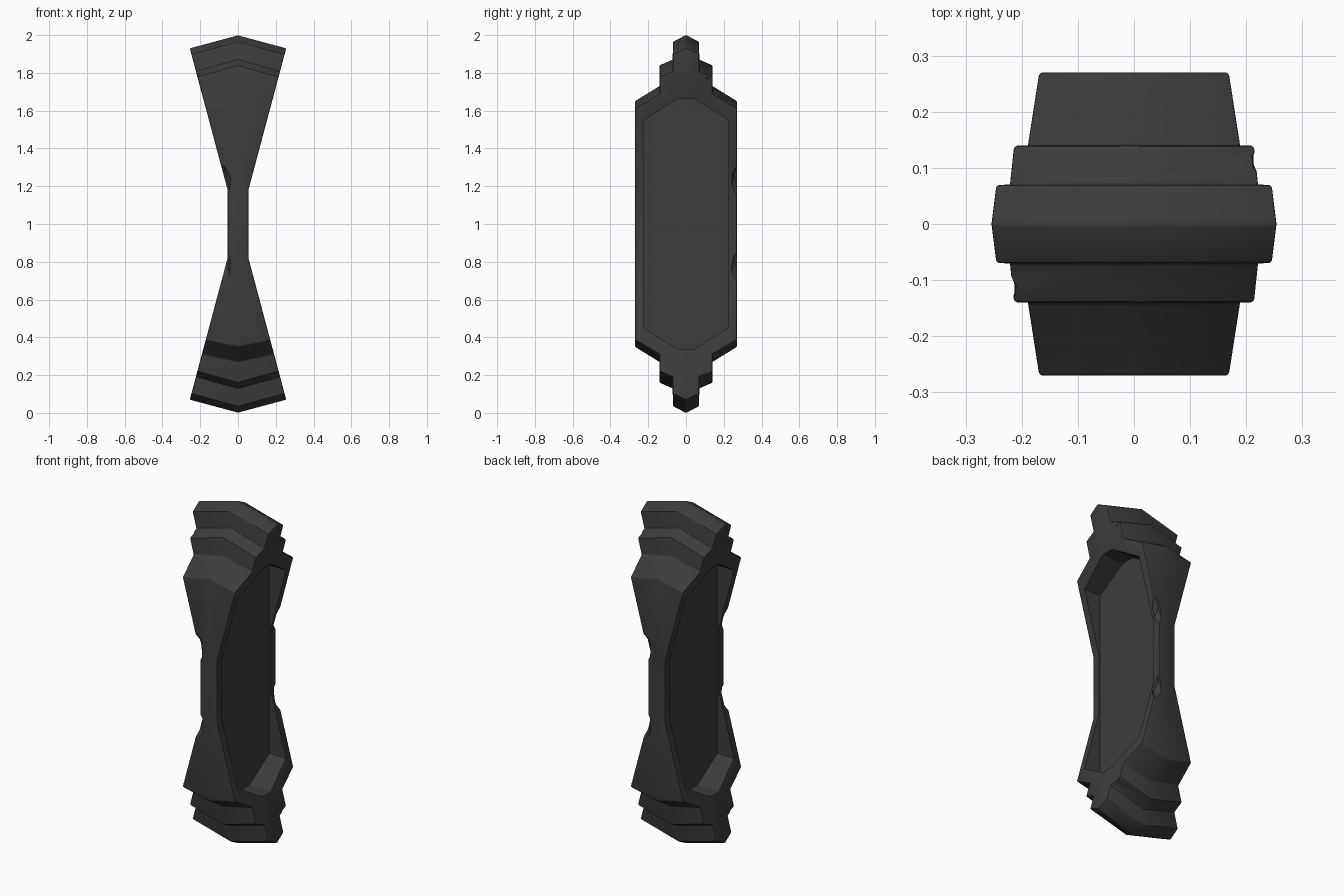
import bpy, bmesh, math
from mathutils import Matrix

if "Cube" in bpy.data.objects:
    bpy.data.objects.remove(bpy.data.objects["Cube"])

WAIST, WAIST_Z, FLARE = 0.055, 0.18, 0.267    # half width, half height, side slope

dark = bpy.data.materials.new("dark_grey")
dark.diffuse_color = (0.045, 0.045, 0.045, 1)
dark.use_nodes = True
dark.node_tree.nodes["Principled BSDF"].inputs["Base Color"].default_value = dark.diffuse_color


def add_object(name, bm):
    bmesh.ops.recalc_face_normals(bm, faces=bm.faces)
    mesh = bpy.data.meshes.new(name)
    bm.to_mesh(mesh)
    bm.free()
    obj = bpy.data.objects.new(name, mesh)
    bpy.context.collection.objects.link(obj)
    mesh.materials.append(dark)
    return obj


def loft(bm, rings):
    loops = [[bm.verts.new(p) for p in r] for r in rings]
    n = len(loops[0])
    for a, b in zip(loops, loops[1:]):
        for i in range(n):
            j = (i + 1) % n
            bm.faces.new((a[i], a[j], b[j], b[i]))
    bm.faces.new(loops[0])
    bm.faces.new(loops[-1])


def hourglass(y, top, slope):
    # Flared outline with pointed ends, as a ring at depth y
    h = top - 1
    x = (WAIST + FLARE * (h - WAIST_Z)) / (1 + FLARE * slope)
    z = h - slope * x
    upper = [(WAIST, WAIST_Z), (x, z), (0, h), (-x, z), (-WAIST, WAIST_Z)]
    return [(px, y, 1 + pz) for px, pz in upper] + \
           [(px, y, 1 - pz) for px, pz in reversed(upper)]


# Stepped hourglass body: (depth, ridge height, end slope)
steps = [(0.27, 1.65, 0.22), (0.1405, 1.73, 0.22), (0.1395, 1.84, 0.28),
         (0.0705, 1.87, 0.28), (0.0695, 1.965, 0.27), (0, 2.0, 0.27)]
stations = [(-y, t, s) for y, t, s in steps] + steps[-2::-1]
bm = bmesh.new()
loft(bm, [hourglass(*s) for s in stations])
bmesh.ops.dissolve_limit(bm, angle_limit=math.radians(1),
                         verts=bm.verts, edges=bm.edges)
body = add_object("hourglass_body", bm)
bevel = body.modifiers.new("soft_edges", 'BEVEL')
bevel.width, bevel.segments = 0.007, 2
bevel.limit_method, bevel.angle_limit = 'ANGLE', math.radians(40)

cutters = []

# Flat hexagonal recess on both flared sides
hexagon = [(0.225, 0.55), (0.04, 0.665), (-0.04, 0.665),
           (-0.225, 0.55), (-0.225, -0.55), (-0.04, -0.665),
           (0.04, -0.665), (0.225, -0.55)]
for side in (1, -1):
    bm = bmesh.new()
    loft(bm, [[(side * x, y, 1 + z) for y, z in hexagon] for x in (0.045, 0.4)])
    cutters.append(add_object("panel_cutter", bm))

# Chipped corners on two opposite edges, top and bottom: (x, y, height, size)
chips = [(0.078, 0.277, 0.22, (0.045, 0.045, 0.10)),
         (0.235, 0.115, 0.79, (0.03, 0.035, 0.045))]
for x, y, z, size in chips:
    for side in (1, -1):
        for end in (1, -1):
            bm = bmesh.new()
            bmesh.ops.create_icosphere(
                bm, subdivisions=1, radius=1,
                matrix=Matrix.Translation((side * x, side * y, 1 + end * z))
                @ Matrix.Diagonal((*size, 1)))
            cutters.append(add_object("chip_cutter", bm))

for c in cutters:
    c.hide_render = True
    m = body.modifiers.new("cut", 'BOOLEAN')
    m.operation, m.object, m.solver = 'DIFFERENCE', c, 'EXACT'

# Apply the cuts, drop the cutters, shade
bpy.context.view_layer.objects.active = body
body.select_set(True)
for m in list(body.modifiers):
    bpy.ops.object.modifier_apply(modifier=m.name)
for c in cutters:
    bpy.data.objects.remove(c)
bpy.ops.object.shade_smooth_by_angle(angle=math.radians(30))
